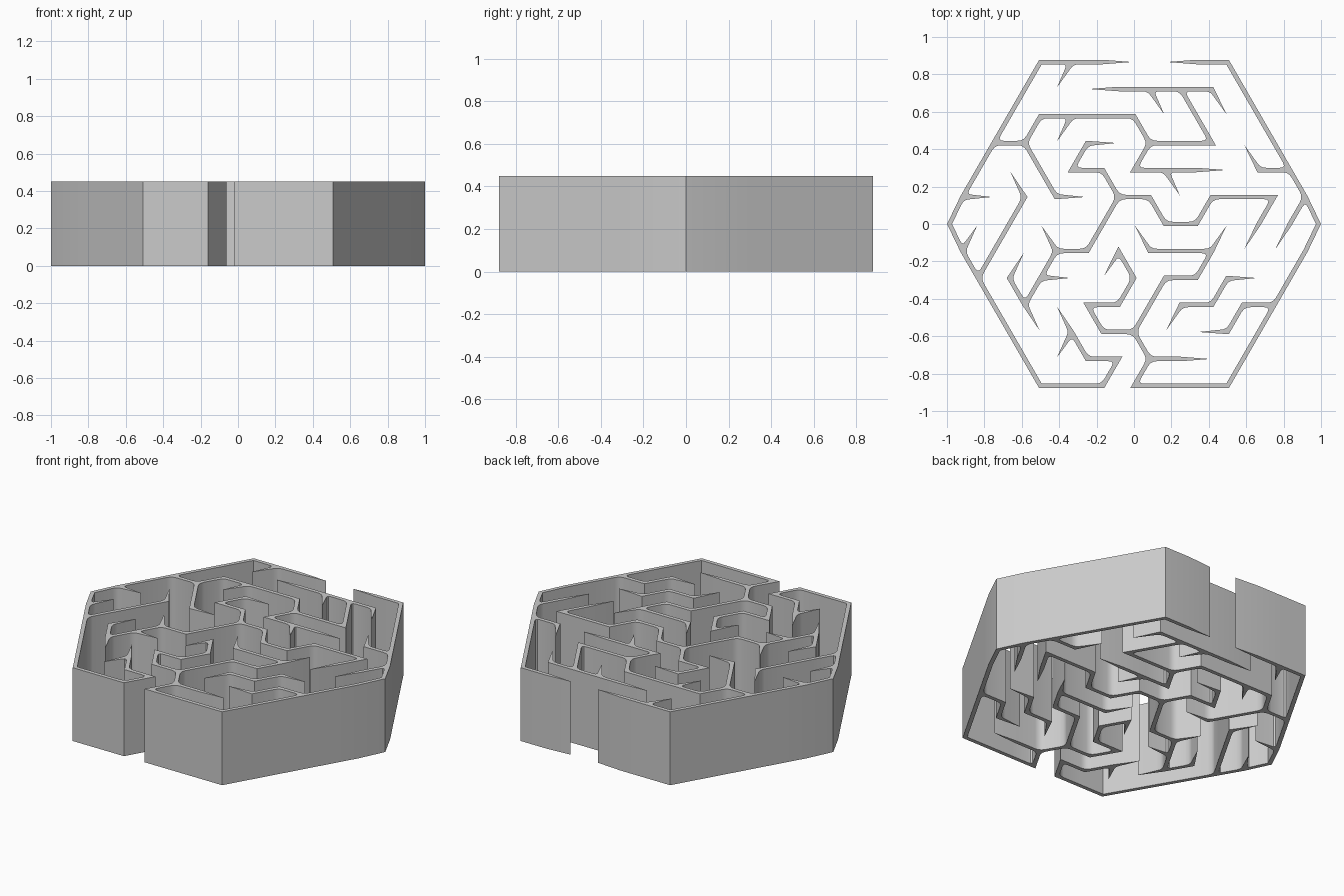
import bpy
import bmesh
import math
from mathutils import Vector

if "Cube" in bpy.data.objects:
    bpy.data.objects.remove(bpy.data.objects["Cube"])

HALF = 0.012      # half the wall thickness
HEIGHT = 0.45
FILLET = 0.032    # reach of the webs at inner corners
CELL = 1 / 12     # half a lattice step in x
ROW = math.sqrt(3) * CELL

# Lattice steps: E/W along a row, A/B up right and up left, C/D down left and down right
STEP = {"E": (2, 0), "W": (-2, 0), "A": (1, 1), "B": (-1, 1), "C": (-1, -1), "D": (1, -1)}

# Outer ring, with an entrance at the front and an exit at the back
RING = [
    (0, 6, "WWW" + "CCCCCC" + "DDDDDD" + "EE"),
    (2, 6, "EE" + "DDDDDD" + "CCCCCC" + "WWW"),
]

# Inner walls: start point and path
INNER = [
    # front
    (-2, -6, "AWBB"), (-4, -4, "C"),
    (0, -6, "AEE"), (1, -5, "BWBEABC"),
    (0, -4, "AAEAA"), (5, -1, "WWB"),
    # right-hand side
    (9, -3, "WCW"), (8, -2, "WCWC"), (11, 1, "CC"), (10, 2, "WB"),
    # middle
    (7, -1, "AAWWCWBWBWAE"), (-1, 1, "CCWB"),
    (-5, -1, "CC"), (-6, -2, "E"), (-6, -4, "BBA"),
    # left-hand side
    (-10, -2, "AAAB"), (-11, -1, "A"), (-11, 1, "E"),
    # back
    (-9, 3, "EDDE"), (-7, 3, "AEEEDEEBB"), (-4, 4, "C"),
    (1, 3, "CEEE"), (2, 2, "D"),
    (-3, 5, "EEEED"), (1, 5, "D"), (-4, 6, "C"),
]


def build_graph(paths):
    graph = {}
    for u, v, path in paths:
        for letter in path:
            du, dv = STEP[letter]
            graph.setdefault((u, v), set()).add((u + du, v + dv))
            graph.setdefault((u + du, v + dv), set()).add((u, v))
            u, v = u + du, v + dv
    return graph


def place(node):
    x, y = node[0] * CELL, node[1] * ROW
    if abs(node[0]) == 12:
        x -= math.copysign(HALF / math.cos(math.pi / 6), x)
    return Vector((x, y))


def corner(centre, start, end, angle, rounded):
    """Points of the wall outline between two neighbouring branches."""
    turn = Vector((math.cos(start + angle / 2), math.sin(start + angle / 2)))
    mitre = centre + turn * HALF / math.sin(angle / 2)
    if not rounded or angle > math.radians(170):
        return [mitre]
    p = mitre + Vector((math.cos(start), math.sin(start))) * FILLET
    q = mitre + Vector((math.cos(end), math.sin(end))) * FILLET
    return [p * (1 - t) ** 2 + mitre * 2 * t * (1 - t) + q * t * t
            for t in (0, 1 / 3, 2 / 3, 1)]


def add_face(bm, verts):
    unique = list(dict.fromkeys(verts))
    if len(unique) > 2:
        bm.faces.new(unique)


def build_plan(bm, graph):
    left, right = {}, {}
    # Joints
    for node, links in graph.items():
        centre = place(node)
        heading = {}
        for n in links:
            d = place(n) - centre
            heading[n] = math.atan2(d.y, d.x)
        order = sorted(links, key=heading.get)
        if len(order) == 1:
            # Free ends taper to a knife edge
            n = order[0]
            tip = centre + (place(n) - centre) * 0.06
            left[node, n] = right[node, n] = bm.verts.new((tip.x, tip.y, 0))
            continue
        ring_corner = abs(node[0]) == 12 or (abs(node[0]) == 6 and abs(node[1]) == 6)
        outline = []
        for i, n in enumerate(order):
            after = order[(i + 1) % len(order)]
            angle = (heading[after] - heading[n]) % math.tau
            points = corner(centre, heading[n], heading[after], angle, not ring_corner)
            verts = [bm.verts.new((p.x, p.y, 0)) for p in points]
            left[node, n], right[node, after] = verts[0], verts[-1]
            outline += verts
        add_face(bm, outline)
    # Straight lengths between the joints
    for a, links in graph.items():
        for b in links:
            if a < b:
                add_face(bm, [right[a, b], left[b, a], right[b, a], left[a, b]])


# Maze walls, raised from their plan
mesh = bpy.data.meshes.new("maze_walls")
bm = bmesh.new()
build_plan(bm, build_graph(RING + INNER))
bm.normal_update()
bm.to_mesh(mesh)
bm.free()
walls = bpy.data.objects.new("maze_walls", mesh)
bpy.context.collection.objects.link(walls)

raise_walls = walls.modifiers.new("raise_walls", "SOLIDIFY")
raise_walls.thickness = HEIGHT
raise_walls.offset = 1

bpy.ops.object.select_all(action="DESELECT")
walls.select_set(True)
bpy.context.view_layer.objects.active = walls
bpy.ops.object.modifier_apply(modifier=raise_walls.name)
bpy.ops.object.shade_smooth_by_angle(angle=math.radians(35))
